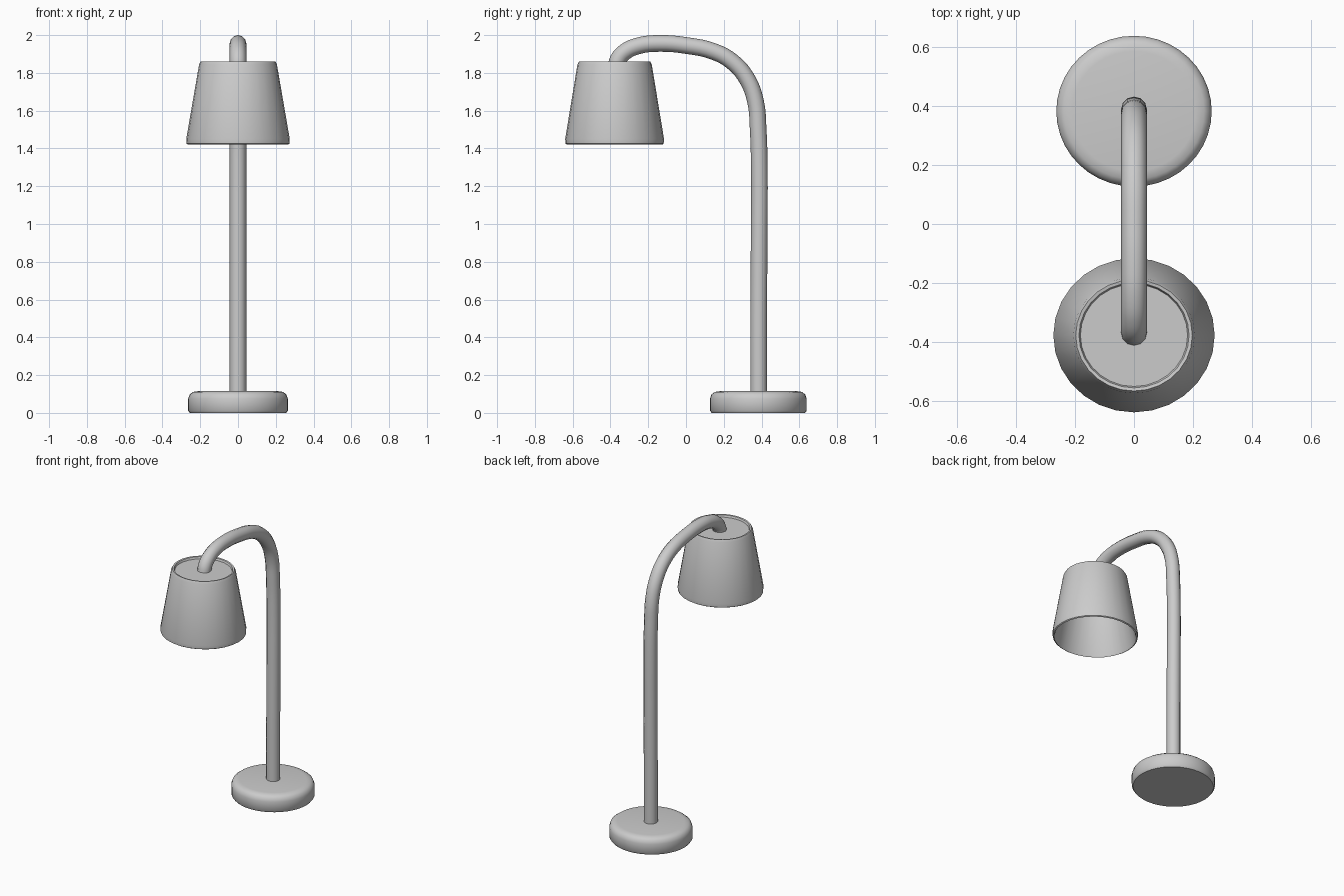
import bpy, math

cube = bpy.data.objects.get("Cube")
if cube:
    bpy.data.objects.remove(cube, do_unlink=True)

grey = bpy.data.materials.new("light grey")
grey.use_nodes = True
grey.diffuse_color = (0.6, 0.6, 0.6, 1)
grey.node_tree.nodes["Principled BSDF"].inputs["Base Color"].default_value = (0.6, 0.6, 0.6, 1)


def finish(obj, angle):
    obj.data.materials.append(grey)
    bpy.ops.object.select_all(action='DESELECT')
    obj.select_set(True)
    bpy.context.view_layer.objects.active = obj
    bpy.ops.object.shade_smooth_by_angle(angle=math.radians(angle))


def lathe(name, profile, y, sides, scale_y=1.0, angle=40):
    """Revolve (radius, z) points about the vertical; radius 0 closes an end."""
    verts, rings, faces = [], [], []
    for r, z in profile:
        count = 1 if r == 0 else sides
        rings.append(list(range(len(verts), len(verts) + count)))
        for i in range(count):
            a = math.tau * i / sides
            verts.append((r * math.cos(a), r * math.sin(a) * scale_y, z))
    for low, high in zip(rings, rings[1:]):
        for i in range(sides):
            j = (i + 1) % sides
            quad = [low[i % len(low)], low[j % len(low)],
                    high[j % len(high)], high[i % len(high)]]
            faces.append(list(dict.fromkeys(quad)))
    mesh = bpy.data.meshes.new(name)
    mesh.from_pydata(verts, [], faces)
    obj = bpy.data.objects.new(name, mesh)
    obj.location.y = y
    bpy.context.collection.objects.link(obj)
    finish(obj, angle)
    return obj


# Round foot with a softened upper edge
lathe("base", [(0, 0), (0.255, 0), (0.264, 0.012), (0.264, 0.075), (0.256, 0.098),
               (0.238, 0.111), (0.21, 0.115), (0, 0.115)], 0.383, 40, 0.97)

# Hollow tapered shade: outer wall, rim, sunken lid, then the underside
lathe("shade", [(0, 1.825), (0.182, 1.825), (0.258, 1.43), (0.264, 1.42), (0.272, 1.425),
                (0.274, 1.45), (0.206, 1.845), (0.198, 1.86), (0.187, 1.858),
                (0.182, 1.845), (0, 1.845)], -0.378, 28, 0.955, 50)

# Upright and gooseneck in one swept tube
path = [(0.385, 0.1), (0.385, 0.5), (0.387, 0.9), (0.388, 1.3), (0.382, 1.5),
        (0.368, 1.65), (0.325, 1.765), (0.25, 1.855), (0.15, 1.912), (0.0, 1.945),
        (-0.14, 1.956), (-0.25, 1.944), (-0.325, 1.91), (-0.36, 1.87), (-0.37, 1.835)]
curve = bpy.data.curves.new("stem", 'CURVE')
curve.dimensions = '3D'
curve.bevel_depth = 0.044
curve.bevel_resolution = 4
curve.use_fill_caps = True
curve.resolution_u = 4
spline = curve.splines.new('BEZIER')
spline.bezier_points.add(len(path) - 1)
for point, (y, z) in zip(spline.bezier_points, path):
    point.co = (0, y, z)
    point.handle_left_type = point.handle_right_type = 'AUTO'
stem = bpy.data.objects.new("stem", curve)
bpy.context.collection.objects.link(stem)
bpy.ops.object.select_all(action='DESELECT')
stem.select_set(True)
bpy.context.view_layer.objects.active = stem
bpy.ops.object.convert(target='MESH')
finish(bpy.context.object, 60)
